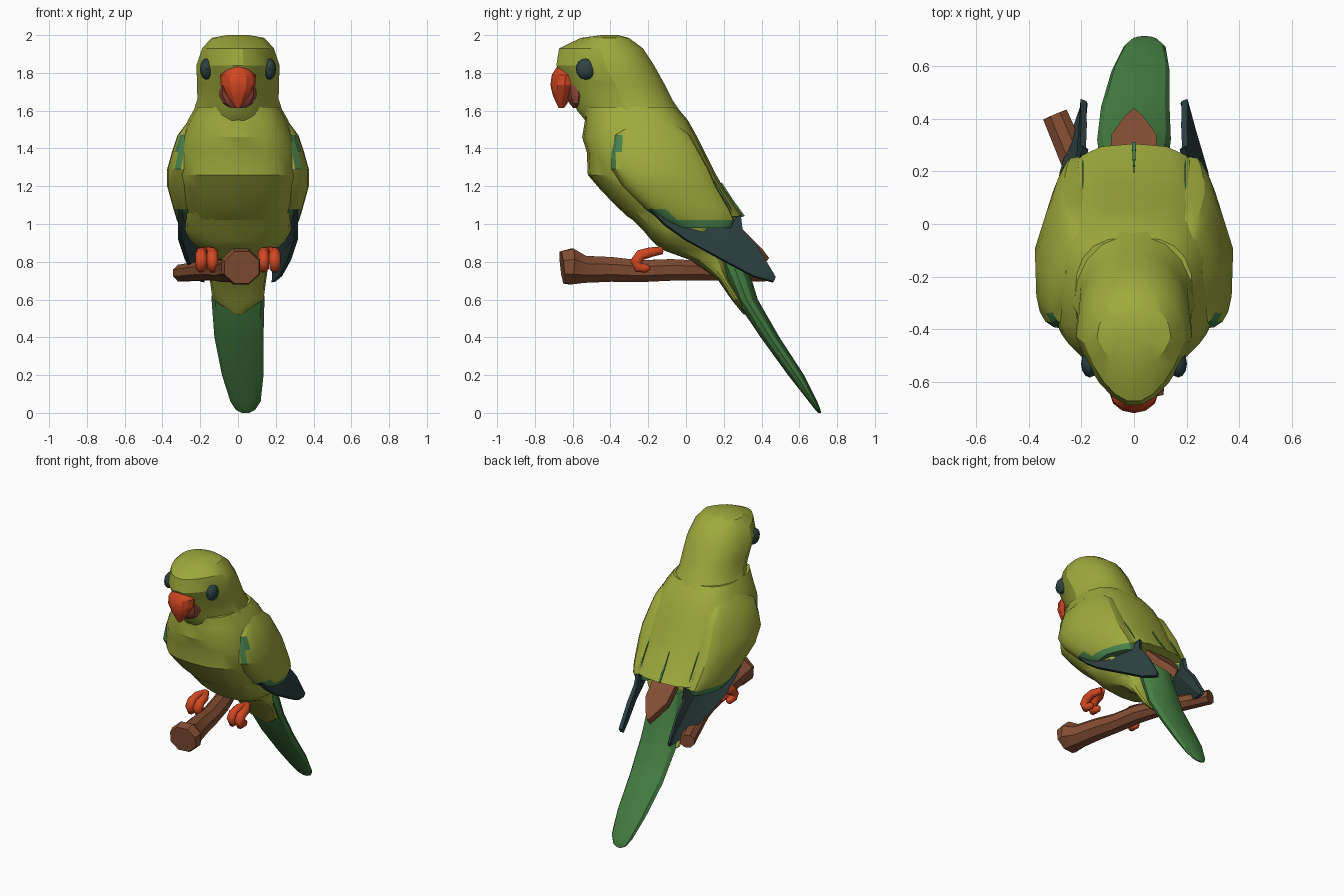
import bpy, bmesh
from math import sin, cos, pi, copysign
from mathutils import Vector

cube = bpy.data.objects.get("Cube")
if cube:
    bpy.data.objects.remove(cube)


def material(name, r, g, b):
    m = bpy.data.materials.new(name)
    m.diffuse_color = (r, g, b, 1)
    m.use_nodes = True
    m.node_tree.nodes["Principled BSDF"].inputs["Base Color"].default_value = (r, g, b, 1)
    return m


OLIVE = material("olive green plumage", .345, .405, .046)
GREEN = material("tail green", .062, .22, .058)
TEAL = material("teal green", .068, .225, .075)
DARK = material("dark slate", .027, .053, .053)
ORANGE = material("orange red", .64, .063, .016)
BROWN = material("bark brown", .23, .077, .034)
RUSSET = material("dull russet", .28, .07, .04)


def finish(name, bm, mats, rule=None, angle=.45):
    bmesh.ops.recalc_face_normals(bm, faces=bm.faces)
    if rule:
        for f in bm.faces:
            f.material_index = rule(f.calc_center_median())
    me = bpy.data.meshes.new(name)
    bm.to_mesh(me)
    bm.free()
    for m in mats:
        me.materials.append(m)
    ob = bpy.data.objects.new(name, me)
    bpy.context.collection.objects.link(ob)
    bpy.ops.object.select_all(action='DESELECT')
    ob.select_set(True)
    bpy.context.view_layer.objects.active = ob
    bpy.ops.object.shade_smooth_by_angle(angle=angle)
    return ob


def skin(rings):
    """Join equal rings of points into a closed skin."""
    bm = bmesh.new()
    loops = [[bm.verts.new(p) for p in ring] for ring in rings]
    n = len(loops[0])
    for a, b in zip(loops, loops[1:]):
        for i in range(n):
            j = (i + 1) % n
            bm.faces.new((a[i], a[j], b[j], b[i]))
    bm.faces.new(loops[0])
    bm.faces.new(loops[-1])
    return bm


def loft(name, slices, mats, n=16, power=2.0, taper=0, back=0, side=1, rule=None):
    """Stack level slices given as z, front y, back y, half width, centre x."""
    rings = []
    for z, y0, y1, hw, *cx in slices:
        mid, half = (y0 + y1) / 2, (y1 - y0) / 2
        ring = []
        for i in range(n):
            c, s = cos(2 * pi * i / n), sin(2 * pi * i / n)
            u = copysign(abs(c) ** (2 / power), c)
            v = copysign(abs(s) ** (2 / power), s)
            x = u * hw * (1 + taper * min(v, 0) - back * max(v, 0)) + (cx[0] if cx else 0)
            ring.append((side * x, mid + v * half, z))
        rings.append(ring)
    return finish(name, skin(rings), mats, rule)


def tube(name, path, mat, n=7, squash=1.0, angle=.45):
    """Sweep a round section along x, y, z, radius points."""
    pts = [Vector(p[:3]) for p in path]
    rings = []
    for i, p in enumerate(pts):
        t = (pts[min(i + 1, len(pts) - 1)] - pts[max(i - 1, 0)]).normalized()
        a = Vector((1, 0, 0))
        a = (a - t * a.dot(t)).normalized()
        b = a.cross(t)
        r = path[i][3]
        rings.append([p + a * r * cos(2 * pi * (k + .5) / n)
                      + b * r * squash * sin(2 * pi * (k + .5) / n) for k in range(n)])
    return finish(name, skin(rings), [mat], angle=angle)


def plate(name, outline, thick, mat):
    """Solid sheet from a closed outline, thickened towards the middle."""
    bm = bmesh.new()
    f = bm.faces.new([bm.verts.new(p) for p in outline])
    bmesh.ops.triangulate(bm, faces=[f])
    extra = bmesh.ops.extrude_face_region(bm, geom=bm.faces[:], use_keep_orig=True)
    for v in extra["geom"]:
        if isinstance(v, bmesh.types.BMVert):
            v.co += thick
    return finish(name, bm, [mat])


# Head
loft("head", [(2.0, -.45, -.36, .06), (1.985, -.56, -.30, .14), (1.93, -.675, -.225, .19),
              (1.84, -.69, -.165, .22), (1.74, -.64, -.11, .217), (1.66, -.605, -.07, .215),
              (1.6, -.58, -.03, .235), (1.54, -.53, .0, .26)], [OLIVE], n=18, power=2.15, taper=.34)

# Torso with the square-ended back feathers
loft("torso", [(1.62, -.54, -.05, .225), (1.55, -.535, .01, .265), (1.46, -.55, .06, .30),
               (1.38, -.525, .1, .325), (1.26, -.52, .16, .335), (1.19, -.46, .2, .325),
               (1.1, -.375, .26, .31), (1.04, -.31, .305, .285), (1.02, -.28, .22, .28)],
     [OLIVE], n=20, power=2.8, taper=.05)

# Belly running down to a point under the tail
loft("belly", [(1.06, -.32, .2, .29), (.97, -.23, .19, .285), (.91, -.18, .2, .25),
               (.865, -.13, .21, .2), (.81, .02, .22, .165), (.71, .165, .225, .15),
               (.6, .24, .29, .135), (.52, .305, .325, .015)], [OLIVE], n=16, power=2.6)

# Tail
loft("tail", [(.96, .1, .28, .11), (.8, .17, .32, .13), (.6, .26, .38, .14),
              (.4, .395, .495, .13, .005), (.2, .54, .625, .11, .025), (.06, .65, .695, .08, .04),
              (.015, .685, .713, .05, .04), (0, .7, .714, .02, .04)], [GREEN], n=12)

# Brown feather over the tail root
plate("tail_covert", [(-.09, .24, 1.03), (.09, .24, 1.03), (.085, .34, .93), (.035, .41, .86),
                      (0, .44, .82), (-.035, .41, .86), (-.085, .34, .93)],
      Vector((0, -.03, -.04)), BROWN)

# Slit between the back feathers
plate("back_slit", [(0, .19, 1.22), (.005, .25, 1.127), (.008, .311, 1.043),
                    (-.008, .311, 1.043), (-.005, .25, 1.127)], Vector((0, -.006, -.004)), TEAL)


def wing_colour(c):
    shoulder = .27 < abs(c.x) < .325 and c.y < -.3 and 1.29 < c.z < 1.46
    fringe = c.z < 1.01 or (c.z < 1.06 and c.y < -.05)
    return 1 if shoulder or fringe else 0


for side, label in ((1, "left"), (-1, "right")):
    # Folded wing, teal at the shoulder patch and along its lower fringe
    loft(label + "_wing",
         [(1.55, -.28, -.08, .06, .2), (1.47, -.39, .02, .11, .21), (1.38, -.4, .07, .13, .22),
          (1.29, -.4, .12, .147, .228), (1.2, -.34, .16, .145, .23), (1.08, -.22, .23, .12, .222),
          (1.02, -.14, .255, .112, .212), (.98, -.05, .24, .1, .205)],
         [OLIVE, TEAL], n=20, power=3.5, back=.5, side=side, rule=wing_colour)

    # Dark flight feathers, leaning inward at the top
    lower = [(-.19, 1.08), (-.11, 1.0), (0, .92), (.2, .81), (.36, .725), (.465, .695)]
    upper = [(.475, .72), (.38, .88), (.3, .97), (.29, 1.05), (.2, .985), (.08, 1.0), (-.08, 1.06)]
    outline = [(side * (.318 - .35 * max(0, y) ** 1.4), y, z) for y, z in lower]
    outline += [(side * (.318 - .2 * (y + .1) - .14 * max(0, z - .73)), y, z) for y, z in upper]
    plate(label + "_flight_feathers", outline, Vector((-side * .022, -.008, -.005)), DARK)

    # Teal edge where the wing meets the back
    plate(label + "_back_edge", [(side * .197, y, z) for y, z in
                                 ((.112, 1.28), (.174, 1.19), (.229, 1.1), (.257, 1.04),
                                  (.2, 1.04), (.14, 1.17))], Vector((-side * .006, 0, 0)), TEAL)

    # Eye
    bm = bmesh.new()
    bmesh.ops.create_uvsphere(bm, u_segments=12, v_segments=8, radius=1)
    for v in bm.verts:
        v.co = (side * .168 + v.co.x * .033, -.53 + v.co.y * .053, 1.82 + v.co.z * .056)
    finish(label + "_eye", bm, [DARK], angle=.8)

    # Foot: two hooked toes side by side
    for k, x in enumerate((.135, .195)):
        tube(f"{label}_toe_{k + 1}",
             [(side * .165, -.13, .86, .022), (side * x, -.19, .85, .028),
              (side * x, -.24, .836, .032), (side * x, -.266, .8, .033),
              (side * x, -.252, .77, .03), (side * x, -.21, .765, .024),
              (side * x, -.19, .772, .012)], ORANGE, n=8, angle=1.2)

# Beak
loft("upper_beak", [(1.83, -.685, -.57, .05), (1.79, -.71, -.56, .092), (1.735, -.718, -.57, .092),
                    (1.68, -.705, -.6, .06), (1.615, -.675, -.645, .012)], [ORANGE], n=12)
loft("lower_beak", [(1.74, -.64, -.5, .1), (1.68, -.635, -.5, .1), (1.64, -.62, -.52, .08),
                    (1.615, -.6, -.53, .045)], [RUSSET], n=10)

# Perch
tube("perch", [(.02, -.655, .77, .1), (.015, -.61, .775, .112), (0, -.54, .76, .084),
               (-.03, -.4, .76, .077), (-.06, -.25, .75, .068), (-.1, -.08, .757, .067),
               (-.14, .04, .755, .062), (-.2, .18, .75, .058), (-.3, .415, .74, .052)],
     BROWN, n=8, squash=.92)
